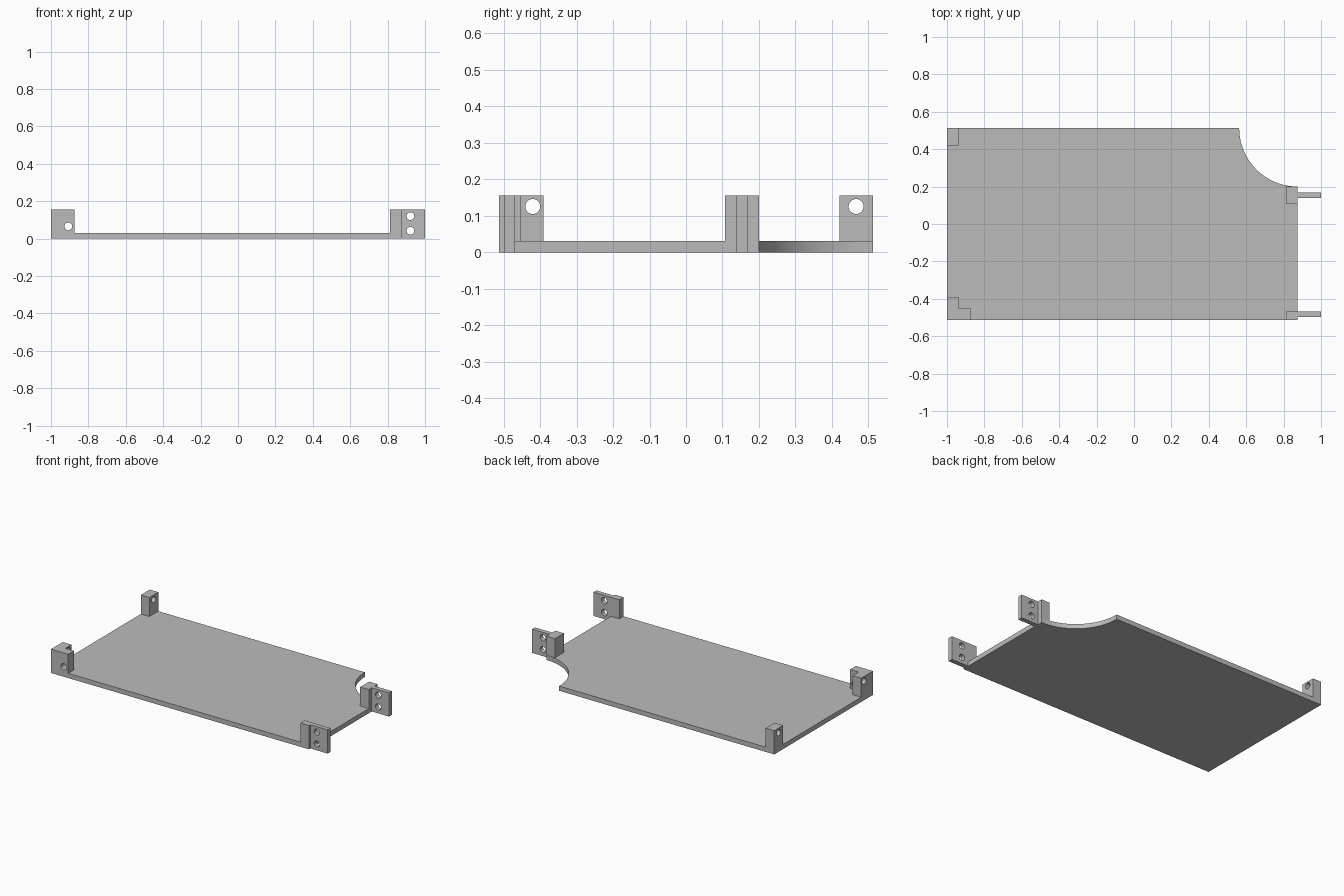
import bpy, bmesh, math

cube = bpy.data.objects.get("Cube")
if cube:
    bpy.data.objects.remove(cube, do_unlink=True)

GREY = (0.5, 0.5, 0.5, 1)
grey = bpy.data.materials.new("plain_grey")
grey.use_nodes = True
grey.diffuse_color = GREY
grey.node_tree.nodes["Principled BSDF"].inputs["Base Color"].default_value = GREY

# Shared sizes
LEFT, EDGE, TIP = -1.0, 0.875, 1.0     # plate ends and tab tips along x
HALF = 0.5125                          # half depth along y
FLOOR, TOP = 0.031, 0.156              # plate thickness and post height
HOLE = 0.0205


def prism(name, outline, z0, z1):
    """Extrude a counter-clockwise plan outline between two heights."""
    bm = bmesh.new()
    face = bm.faces.new([bm.verts.new((x, y, z0)) for x, y in outline])
    ext = bmesh.ops.extrude_face_region(bm, geom=[face])
    verts = [v for v in ext["geom"] if isinstance(v, bmesh.types.BMVert)]
    bmesh.ops.translate(bm, verts=verts, vec=(0, 0, z1 - z0))
    bmesh.ops.recalc_face_normals(bm, faces=bm.faces)
    mesh = bpy.data.meshes.new(name)
    bm.to_mesh(mesh)
    bm.free()
    mesh.materials.append(grey)
    obj = bpy.data.objects.new(name, mesh)
    bpy.context.collection.objects.link(obj)
    return obj


def rect(x0, x1, y0, y1):
    return [(x0, y0), (x1, y0), (x1, y1), (x0, y1)]


def select(obj):
    bpy.ops.object.select_all(action="DESELECT")
    obj.select_set(True)
    bpy.context.view_layer.objects.active = obj


def drill(obj, center, axis):
    """Cut a round screw hole through a part along the x or y axis."""
    rot = (0, math.pi / 2, 0) if axis == "x" else (math.pi / 2, 0, 0)
    bpy.ops.mesh.primitive_cylinder_add(vertices=32, radius=HOLE, depth=0.25,
                                        location=center, rotation=rot)
    cutter = bpy.context.object
    cutter.name = "hole_cutter"
    cutter.hide_render = True
    cutter.data.materials.append(grey)
    mod = obj.modifiers.new("hole", "BOOLEAN")
    mod.operation = "DIFFERENCE"
    mod.solver = "EXACT"
    mod.object = cutter
    select(obj)
    bpy.ops.object.modifier_apply(modifier=mod.name)
    bpy.data.objects.remove(cutter, do_unlink=True)


def smooth(obj):
    select(obj)
    bpy.ops.object.shade_smooth_by_angle(angle=math.radians(30))


# Base plate with a quarter-round notch in the back left corner
R = 0.3125
arc = [(EDGE + R * math.cos(a), HALF + R * math.sin(a))
       for a in (-math.pi / 2 - math.pi / 2 * i / 32 for i in range(33))]
plate = prism("base_plate",
              [(LEFT, -HALF), (EDGE, -HALF)] + arc + [(LEFT, HALF)], 0, FLOOR)
smooth(plate)

# Back corner post
back_post = prism("back_corner_post", rect(LEFT, -0.9375, 0.42, HALF), FLOOR, TOP)
drill(back_post, (-0.97, 0.466, 0.126), "x")
smooth(back_post)

# L-shaped front corner post
front_post = prism("front_corner_post",
                   [(LEFT, -HALF), (-0.875, -HALF), (-0.875, -0.453),
                    (-0.9375, -0.453), (-0.9375, -0.39), (LEFT, -0.39)], FLOOR, TOP)
drill(front_post, (-0.97, -0.42, 0.126), "x")
drill(front_post, (-0.907, -0.48, 0.065), "y")
smooth(front_post)

# Mounting blocks, each with a drilled tab overhanging the plate edge
for side, block_y, tab_y in (("front", (-HALF, -0.468), (-0.498, -0.468)),
                             ("back", (0.107, 0.2), (0.138, 0.168))):
    prism(side + "_mount_block", rect(0.8125, EDGE, *block_y), FLOOR, TOP)
    tab = prism(side + "_mount_tab", rect(EDGE, TIP, *tab_y), 0, TOP)
    for z in (0.042, 0.12):
        drill(tab, (0.922, sum(tab_y) / 2, z), "y")
    smooth(tab)
